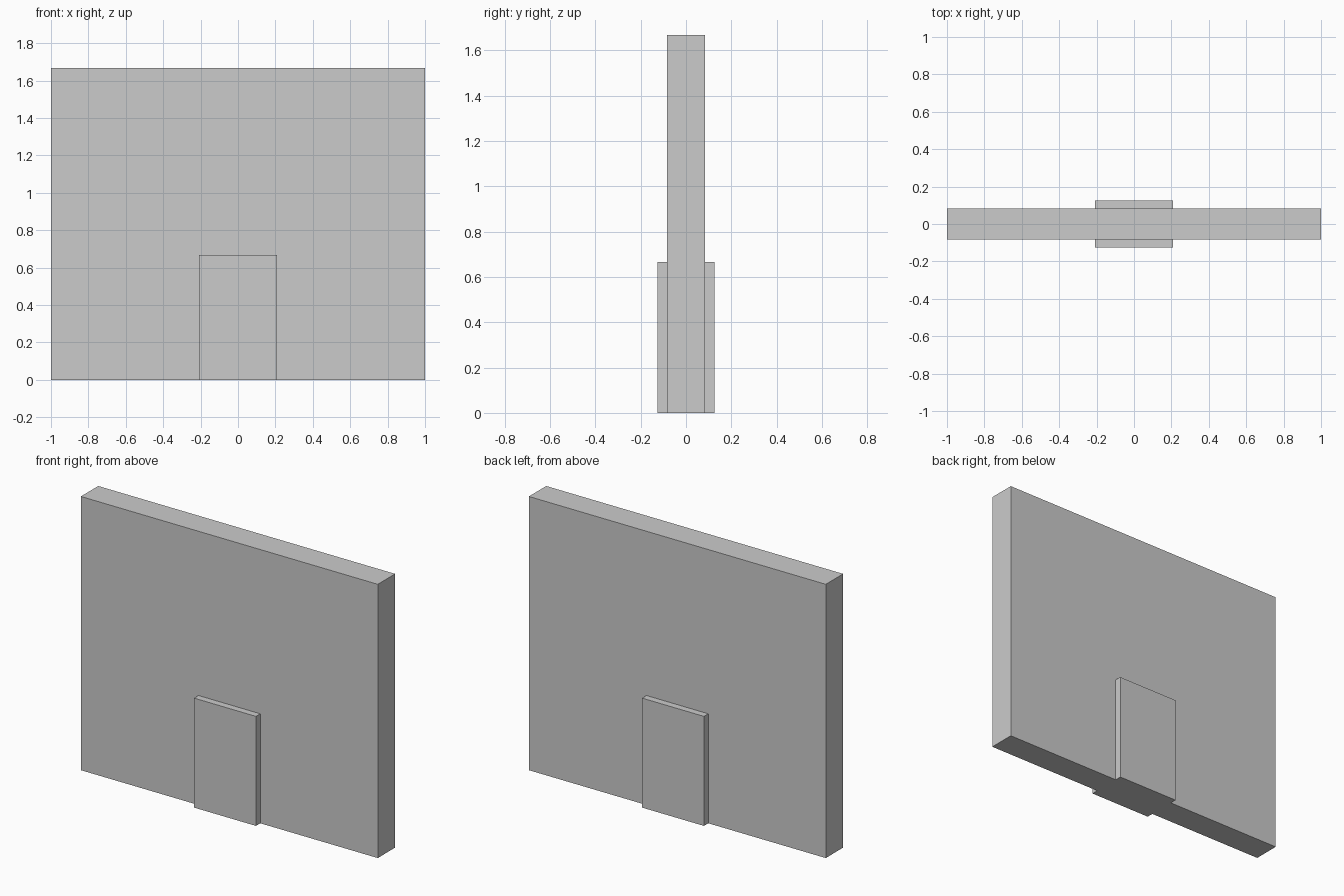
import bpy

if "Cube" in bpy.data.objects:
    bpy.data.objects.remove(bpy.data.objects["Cube"])


def box(name, sx, sy, sz):
    """Box centred on x and y, standing on z = 0."""
    bpy.ops.mesh.primitive_cube_add(size=1, location=(0, 0, sz / 2))
    ob = bpy.context.object
    ob.name = name
    ob.scale = (sx, sy, sz)
    bpy.ops.object.transform_apply(location=True, rotation=False, scale=True)
    return ob


# Wall slab
wall = box("wall_with_door", 2.0, 0.1667, 1.6667)

# Door block, standing proud of both wall faces
door = box("door_block", 0.4167, 0.25, 0.6667)

# Merge the door into the wall as one clean solid
mod = wall.modifiers.new("door_union", 'BOOLEAN')
mod.operation = 'UNION'
mod.solver = 'EXACT'
mod.object = door
bpy.context.view_layer.objects.active = wall
bpy.ops.object.modifier_apply(modifier=mod.name)
bpy.data.objects.remove(door, do_unlink=True)
